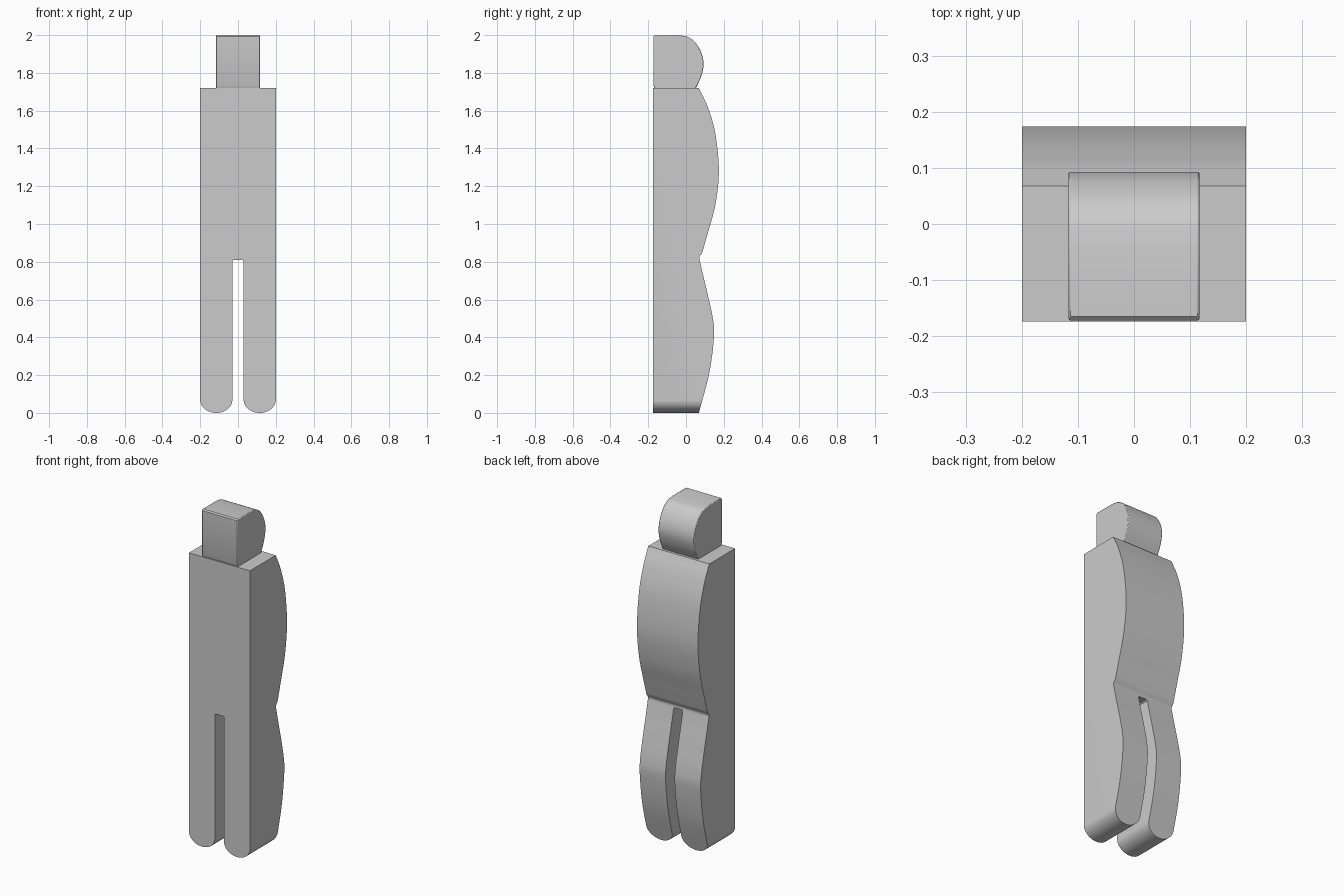
import bpy, bmesh, math
from mathutils import Vector

if "Cube" in bpy.data.objects:
    bpy.data.objects.remove(bpy.data.objects["Cube"])


def smooth_path(pts, steps=8):
    """Catmull-Rom curve through 2D points."""
    p = [Vector(q) for q in pts]
    p = [2 * p[0] - p[1]] + p + [2 * p[-1] - p[-2]]
    out = []
    for a, b, c, d in zip(p, p[1:], p[2:], p[3:]):
        for i in range(steps):
            t = i / steps
            out.append(0.5 * (2 * b + (c - a) * t + (2 * a - 5 * b + 4 * c - d) * t ** 2
                              + (3 * b - a - 3 * c + d) * t ** 3))
    return [tuple(v) for v in out] + [tuple(p[-2])]


def extrude(name, outline, axis, lo, hi):
    """Prism: outline is (y, z) along X, or (x, z) along Y."""
    place = (lambda a, b, d: (d, a, b)) if axis == 'X' else (lambda a, b, d: (a, d, b))
    bm = bmesh.new()
    ends = [[bm.verts.new(place(a, b, d)) for a, b in outline] for d in (lo, hi)]
    n = len(outline)
    bm.faces.new(ends[0])
    bm.faces.new(ends[1])
    for i in range(n):
        j = (i + 1) % n
        bm.faces.new((ends[0][i], ends[0][j], ends[1][j], ends[1][i]))
    bmesh.ops.recalc_face_normals(bm, faces=bm.faces)
    mesh = bpy.data.meshes.new(name)
    bm.to_mesh(mesh)
    bm.free()
    ob = bpy.data.objects.new(name, mesh)
    bpy.context.collection.objects.link(ob)
    return ob


def activate(ob):
    bpy.ops.object.select_all(action='DESELECT')
    ob.select_set(True)
    bpy.context.view_layer.objects.active = ob


# Side profile of torso and legs: flat front, bulging back
legs_back = smooth_path([(0.068, 0), (0.123, 0.21), (0.148, 0.40), (0.142, 0.50),
                         (0.112, 0.64), (0.088, 0.74), (0.07, 0.82)])
torso_back = smooth_path([(0.085, 0.845), (0.115, 0.95), (0.155, 1.10), (0.174, 1.28),
                          (0.155, 1.48), (0.115, 1.62), (0.068, 1.72)])
body = extrude("torso_and_legs", [(-0.174, 0)] + legs_back + [(0.073, 0.83)]
               + torso_back + [(-0.174, 1.72)], 'X', -0.2, 0.2)

# Front outline: leg slot and rounded feet, mirrored about x = 0
foot = [(0.115 - 0.085 * math.cos(math.pi * i / 20),
         0.068 - 0.068 * math.sin(math.pi * i / 20)) for i in range(21)]
half = [(0.024, 0.81), (0.03, 0.804)] + foot + [(0.2, 1.8)]
outline = half + [(-x, z) for x, z in reversed(half)]
cutter = extrude("front_outline_cutter", outline, 'Y', -0.5, 0.5)
cutter.hide_render = True
# keep the outline slightly wider than the sides so faces do not coincide
for v in cutter.data.vertices:
    if abs(v.co.x) > 0.1999:
        v.co.x *= 1.002

activate(body)
mod = body.modifiers.new("cut", 'BOOLEAN')
mod.operation = 'INTERSECT'
mod.solver = 'EXACT'
mod.object = cutter
bpy.ops.object.modifier_apply(modifier=mod.name)
bpy.data.objects.remove(cutter)

# Head: flat face, rounded back of skull
skull = smooth_path([(0.05, 1.715), (0.08, 1.78), (0.093, 1.845), (0.082, 1.905),
                     (0.05, 1.96), (0.01, 1.99), (-0.035, 2.0)])
head = extrude("head", [(-0.165, 1.715)] + skull + [(-0.165, 2.0), (-0.172, 1.993),
                                                   (-0.172, 1.735)], 'X', -0.117, 0.117)
bevel = head.modifiers.new("soft_edges", 'BEVEL')
bevel.width = 0.004
bevel.segments = 2
bevel.limit_method = 'ANGLE'
bevel.angle_limit = math.radians(50)

for ob in (body, head):
    activate(ob)
    bpy.ops.object.shade_smooth_by_angle(angle=math.radians(30))
